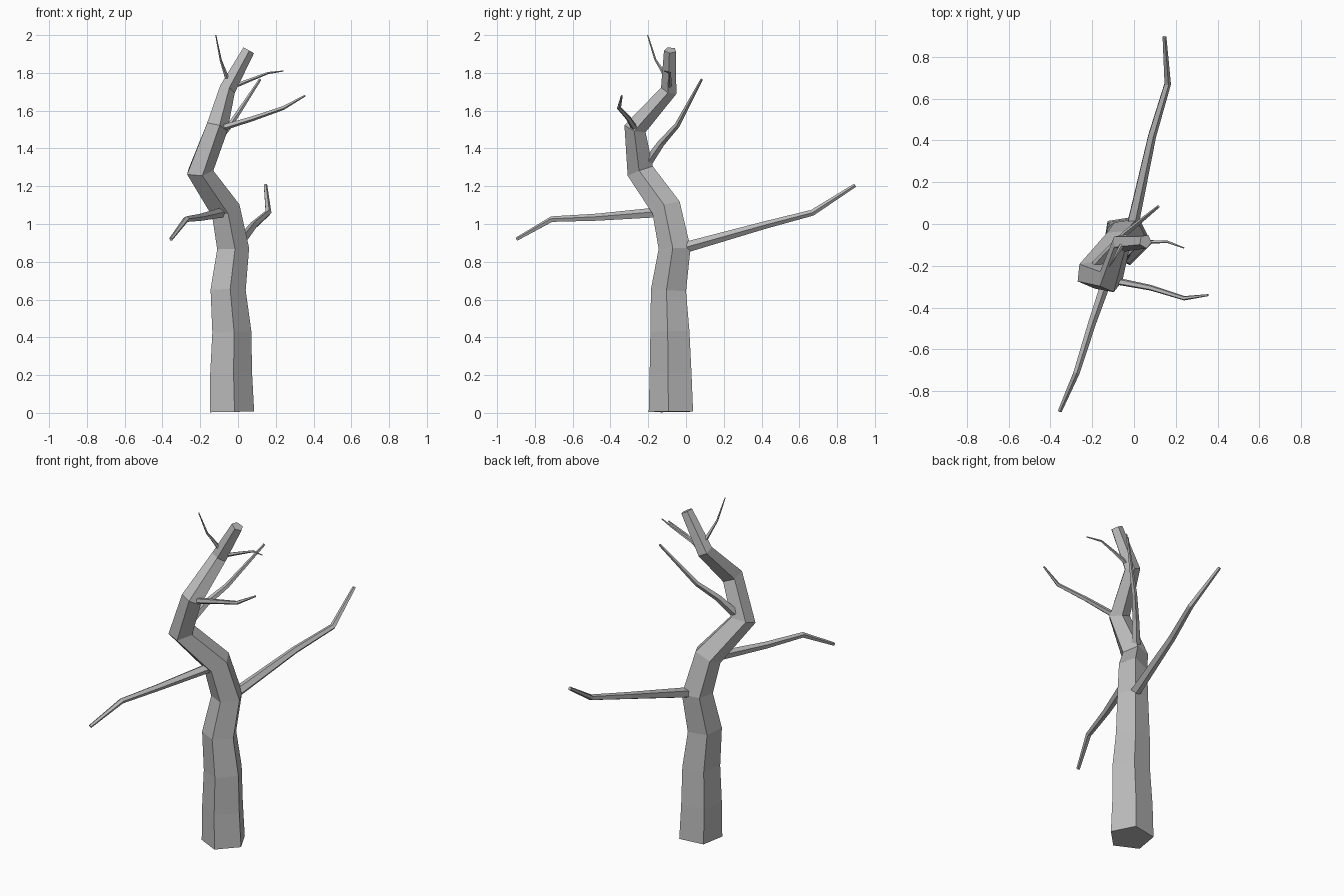
import bpy, bmesh, math
from mathutils import Vector, Matrix

cube = bpy.data.objects.get("Cube")
if cube:
    bpy.data.objects.remove(cube, do_unlink=True)

bark = bpy.data.materials.new("grey_bark")
bark.use_nodes = True
GREY = (0.5, 0.5, 0.5, 1)
bark.diffuse_color = GREY
bark.node_tree.nodes["Principled BSDF"].inputs["Base Color"].default_value = GREY

SIDES = 5


def limb(name, path, turn=-81):
    """Faceted tapering tube through (x, y, z, radius) points, capped at both ends."""
    pts = [Vector(p[:3]) for p in path]
    steps = [(b - a).normalized() for a, b in zip(pts, pts[1:])]
    up = Vector((0, 0, 1))
    bm = bmesh.new()
    rings = []
    frame = Matrix.Identity(3)
    heading = up
    for i, p in enumerate(pts):
        # each ring lies on the plane halving the bend
        before, after = steps[max(i - 1, 0)], steps[min(i, len(steps) - 1)]
        tangent = (before + after).normalized()
        frame = heading.rotation_difference(tangent).to_matrix() @ frame
        heading = tangent
        ring = []
        for k in range(SIDES):
            a = math.radians(turn) + math.tau * k / SIDES
            ring.append(bm.verts.new(p + frame @ Vector((math.cos(a), math.sin(a), 0)) * path[i][3]))
        rings.append(ring)
    for low, high in zip(rings, rings[1:]):
        for k in range(SIDES):
            n = (k + 1) % SIDES
            bm.faces.new((low[k], low[n], high[n], high[k]))
    bm.faces.new(rings[0][::-1])
    bm.faces.new(rings[-1])
    bmesh.ops.recalc_face_normals(bm, faces=bm.faces)
    mesh = bpy.data.meshes.new(name)
    bm.to_mesh(mesh)
    bm.free()
    mesh.materials.append(bark)
    obj = bpy.data.objects.new(name, mesh)
    bpy.context.collection.objects.link(obj)
    return obj


# Crooked trunk
limb("trunk", [
    (-.038, -.074, .006, .125), (-.042, -.076, .21, .118), (-.038, -.08, .43, .11),
    (-.057, -.088, .65, .099), (-.03, -.056, .87, .09), (-.07, -.1, 1.08, .083),
    (-.205, -.24, 1.28, .075), (-.115, -.268, 1.51, .062), (-.06, -.09, 1.71, .046),
    (.055, -.083, 1.92, .034)])

# Long lower branches
limb("back_branch", [(-.005, .01, .88, .03), (.085, .42, .995, .021),
                     (.16, .67, 1.06, .017), (.145, .895, 1.205, .01)])
limb("front_branch", [(-.09, -.15, 1.06, .028), (-.2, -.47, 1.035, .02),
                      (-.275, -.71, 1.025, .016), (-.355, -.895, .92, .01)])

# Upper branches
limb("left_branch", [(-.1, -.27, 1.505, .018), (.08, -.305, 1.56, .014),
                     (.24, -.355, 1.615, .011), (.355, -.34, 1.68, .005)])
limb("rear_branch", [(-.18, -.2, 1.33, .026), (-.12, -.13, 1.43, .02),
                     (-.04, -.045, 1.525, .015), (.117, .083, 1.765, .007)])

# Thin twigs near the top
limb("left_twig", [(-.045, -.09, 1.72, .013), (.07, -.085, 1.765, .009),
                   (.16, -.085, 1.8, .006), (.24, -.115, 1.81, .003)])
limb("right_twig", [(-.05, -.09, 1.75, .013), (-.075, -.13, 1.82, .009),
                    (-.092, -.162, 1.87, .006), (-.118, -.203, 2, .003)])
